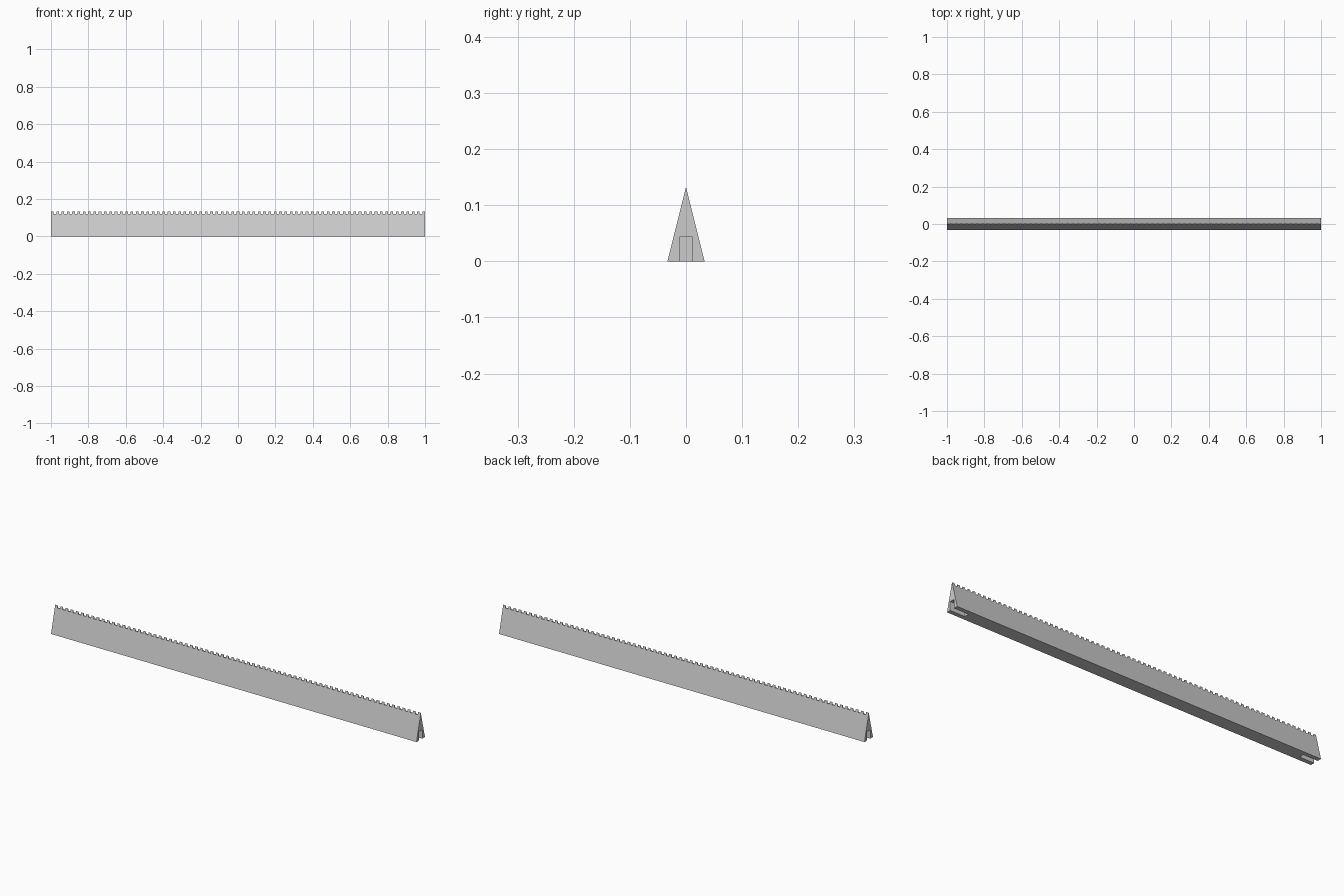
import bpy
import bmesh

if "Cube" in bpy.data.objects:
    bpy.data.objects.remove(bpy.data.objects["Cube"])

HALF_LEN, HALF_WIDTH = 1.0, 0.033
TOP, CREST = 0.132, 0.12
TEETH = 71

grey = bpy.data.materials.new("stone grey")
grey.use_nodes = True
grey.diffuse_color = (0.6, 0.6, 0.6, 1)
grey.node_tree.nodes["Principled BSDF"].inputs["Base Color"].default_value = (0.6, 0.6, 0.6, 1)


def extrude_x(name, profile, spans):
    """Extrude a (y, z) profile along x once for every (start, end) span."""
    bm = bmesh.new()
    for start, end in spans:
        face = bm.faces.new([bm.verts.new((start, y, z)) for y, z in profile])
        result = bmesh.ops.extrude_face_region(bm, geom=[face], use_keep_orig=True)
        verts = [v for v in result["geom"] if isinstance(v, bmesh.types.BMVert)]
        bmesh.ops.translate(bm, verts=verts, vec=(end - start, 0, 0))
    bmesh.ops.recalc_face_normals(bm, faces=bm.faces)
    mesh = bpy.data.meshes.new(name)
    bm.to_mesh(mesh)
    bm.free()
    mesh.materials.append(grey)
    obj = bpy.data.objects.new(name, mesh)
    bpy.context.collection.objects.link(obj)
    return obj


# Sloping wall, narrowing towards the crest
crest_half = HALF_WIDTH * (1 - CREST / TOP)
wall = extrude_x("wall", [(-HALF_WIDTH, 0), (HALF_WIDTH, 0), (crest_half, CREST),
                          (-crest_half, CREST)], [(-HALF_LEN, HALF_LEN)])

# Doorway recess in each end, open at the bottom
door, height, depth = 0.012, 0.043, 0.08
cutter = extrude_x("doorway_cutter", [(-door, -0.02), (door, -0.02), (door, height), (-door, height)],
                   [(-HALF_LEN - 0.02, -HALF_LEN + depth), (HALF_LEN - depth, HALF_LEN + 0.02)])
cutter.hide_render = True
cut = wall.modifiers.new("doorways", 'BOOLEAN')
cut.operation = 'DIFFERENCE'
cut.solver = 'EXACT'
cut.object = cutter
bpy.context.view_layer.objects.active = wall
bpy.ops.object.modifier_apply(modifier=cut.name)
bpy.data.objects.remove(cutter)

# Row of pointed teeth along the crest, one at each end
tooth = 0.014
pitch = (2 * HALF_LEN - tooth) / (TEETH - 1)
starts = [-HALF_LEN + i * pitch for i in range(TEETH)]
extrude_x("crest_teeth", [(-crest_half, CREST), (crest_half, CREST), (0, TOP)],
          [(s, s + tooth) for s in starts])
